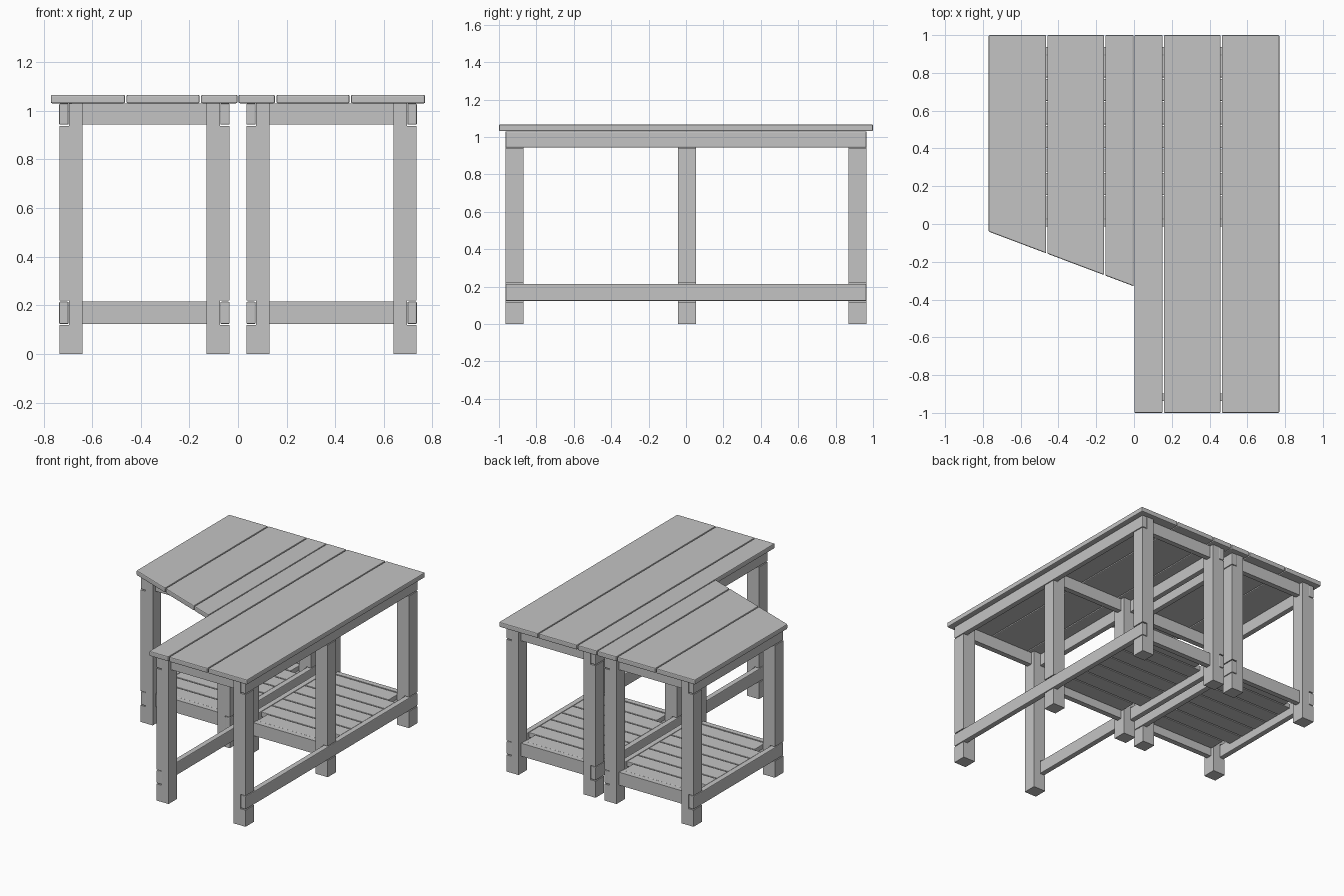
import bpy, bmesh

if "Cube" in bpy.data.objects:
    bpy.data.objects.remove(bpy.data.objects["Cube"])

wood = bpy.data.materials.new("grey_wood")
wood.diffuse_color = (0.55, 0.55, 0.55, 1)
wood.use_nodes = True
wood.node_tree.nodes["Principled BSDF"].inputs["Base Color"].default_value = wood.diffuse_color

LEG_W = 0.095                       # square leg section
LEG_Y = (0.005, 0.917, -0.917)      # middle, back, front leg rows
LOW, HIGH = (0.123, 0.215), (0.943, 1.03)   # rail heights
TOP = (1.031, 1.066)


def prism(name, pts, axis, a, b, bevel=0.0):
    """Extrude a 2D outline along x, y or z between a and b."""
    place = {"x": lambda p, t: (t, p[0], p[1]),
             "y": lambda p, t: (p[0], t, p[1]),
             "z": lambda p, t: (p[0], p[1], t)}[axis]
    bm = bmesh.new()
    face = bm.faces.new([bm.verts.new(place(p, a)) for p in pts])
    ext = bmesh.ops.extrude_face_region(bm, geom=[face])
    for v in ext["geom"]:
        if isinstance(v, bmesh.types.BMVert):
            v.co["xyz".index(axis)] = b
    bmesh.ops.recalc_face_normals(bm, faces=bm.faces)
    me = bpy.data.meshes.new(name)
    bm.to_mesh(me)
    bm.free()
    me.materials.append(wood)
    ob = bpy.data.objects.new(name, me)
    bpy.context.collection.objects.link(ob)
    if bevel:
        m = ob.modifiers.new("eased_edges", "BEVEL")
        m.width, m.segments = bevel, 2
    return ob


def box(name, x, y, z, bevel=0.0):
    x = sorted(x)
    return prism(name, [(x[0], y[0]), (x[1], y[0]), (x[1], y[1]), (x[0], y[1])],
                 "z", z[0], z[1], bevel)


def leg(name, cx, side, y):
    """Leg with notches on its outer side for the two long rails."""
    o, n, i = 0.35, 0.311, 0.35 - LEG_W
    outline = [(i, 0), (o, 0), (o, 0.118), (n, 0.118), (n, 0.220), (o, 0.220),
               (o, 0.938), (n, 0.938), (n, 1.03), (i, 1.03)]
    pts = [(cx + side * u, z) for u, z in outline]
    prism(name, pts, "y", y - LEG_W / 2, y + LEG_W / 2)


def table(label, cx, rows):
    y0 = min(rows) - LEG_W / 2
    y1 = max(rows) + LEG_W / 2
    for side, sname in ((-1, "left"), (1, "right")):
        for k, y in enumerate(rows):
            leg(f"{label}_{sname}_leg_{k + 1}", cx, side, y)
        # long rails let into the legs
        for z, zname in ((LOW, "lower"), (HIGH, "upper")):
            box(f"{label}_{sname}_{zname}_long_rail",
                (cx + side * 0.312, cx + side * 0.351), (y0, y1), z, 0.005)
    # cross rails between the legs; the front row has only an upper one
    for k, y in enumerate(rows):
        for z, zname in ((LOW, "lower"), (HIGH, "upper")):
            if y < -0.5 and zname == "lower":
                continue
            box(f"{label}_{zname}_cross_rail_{k + 1}", (cx - 0.256, cx + 0.256),
                (y - 0.019, y + 0.019), z)
    # shelf slats, the end ones fitted between the legs
    count, s0, s1 = 7, 0.025, 0.897
    step = (s1 - s0) / count
    for k in range(count):
        half = 0.256 if k in (0, count - 1) else 0.311
        box(f"{label}_shelf_slat_{k + 1}", (cx - half, cx + half),
            (s0 + k * step + 0.004, s0 + (k + 1) * step - 0.004),
            (0.178, 0.213), 0.003)


table("long_table", 0.385, LEG_Y)
table("short_table", -0.385, LEG_Y[:2])

# tabletop planks; the short table is cut on a slant at the front
planks = ((0.002, 0.152), (0.158, 0.459), (0.465, 0.77))
for k, (a, b) in enumerate(planks):
    box(f"long_table_plank_{k + 1}", (a, b), (-1, 1), TOP, 0.006)
    slant = [(-x, -0.33 + 0.29 * x / 0.77) for x in (b, a)]
    prism(f"short_table_plank_{k + 1}", slant + [(-a, 1), (-b, 1)],
          "z", TOP[0], TOP[1], 0.006)
